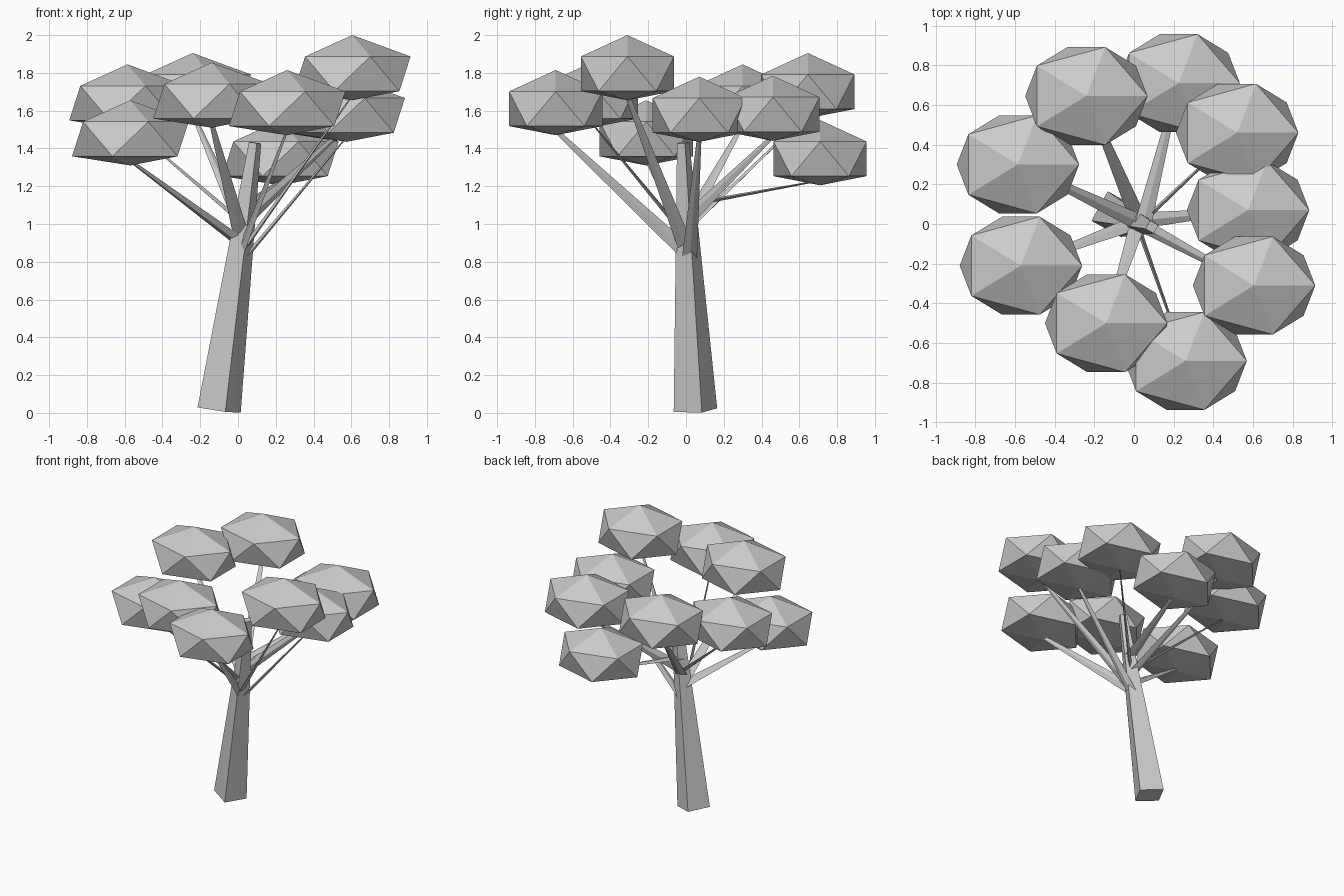
import bpy, bmesh, math
from mathutils import Vector

if "Cube" in bpy.data.objects:
    bpy.data.objects.remove(bpy.data.objects["Cube"])


def make_object(name, bm):
    bmesh.ops.recalc_face_normals(bm, faces=bm.faces)
    me = bpy.data.meshes.new(name)
    bm.to_mesh(me)
    bm.free()
    ob = bpy.data.objects.new(name, me)
    bpy.context.collection.objects.link(ob)
    return ob


def limb(name, a, b, ra, rb, turn=0.0, flat=1.0):
    """Four-sided tapered limb from a to b; flat squashes its section."""
    a, b = Vector(a), Vector(b)
    d = (b - a).normalized()
    u = Vector((1, 0, 0)) if abs(d.z) > 0.95 else d.cross(Vector((0, 0, 1)))
    u = (u - d * u.dot(d)).normalized()
    v = d.cross(u)
    bm = bmesh.new()
    rings = []
    for p, r in ((a, ra), (b, rb)):
        ring = []
        for k in range(4):
            rr = r * (flat if k % 2 else 1.0)
            t = turn + k * math.pi / 2
            ring.append(bm.verts.new(p + (u * math.cos(t) + v * math.sin(t)) * rr))
        rings.append(ring)
    for k in range(4):
        j = (k + 1) % 4
        bm.faces.new((rings[0][k], rings[0][j], rings[1][j], rings[1][k]))
    for ring in rings:
        bm.faces.new(ring)
    return make_object(name, bm)


def leaf_clump(name, x, y, top):
    """Squashed icosahedron with a flattened underside."""
    bm = bmesh.new()
    bmesh.ops.create_icosphere(bm, subdivisions=1, radius=1.0)
    for v in bm.verts:
        z = v.co.z * 0.205
        v.co = Vector((x + v.co.x * 0.345, y + v.co.y * 0.29, top - 0.205 + max(z, -0.14)))
    return make_object(name, bm)


# leaning trunk
base, tip = Vector((-0.10, 0.05, 0.015)), Vector((0.09, -0.015, 1.43))
limb("trunk", base, tip, 0.12, 0.034, math.radians(16))

# clump x, y, top height; branch start height; branch twist in degrees
crown = [
    (-0.585, 0.30, 1.845, 1.00, 0),
    (-0.57, -0.21, 1.655, 0.90, 30),
    (-0.14, -0.50, 1.855, 0.92, 20),
    (0.26, -0.69, 1.815, 0.84, 90),
    (0.605, -0.31, 2.00, 0.84, 30),
    (0.575, 0.07, 1.78, 0.78, 0),
    (0.52, 0.46, 1.785, 1.02, 90),
    (0.225, 0.71, 1.55, 1.10, 0),
    (-0.24, 0.645, 1.905, 0.97, 0),
]
for i, (x, y, top, start, twist) in enumerate(crown, 1):
    leaf_clump(f"leaf_clump_{i}", x, y, top)
    root = base.lerp(tip, (start - base.z) / (tip.z - base.z))
    limb(f"branch_{i}", root, (x, y, top - 0.32), 0.042, 0.012,
         math.radians(twist), 0.3)
